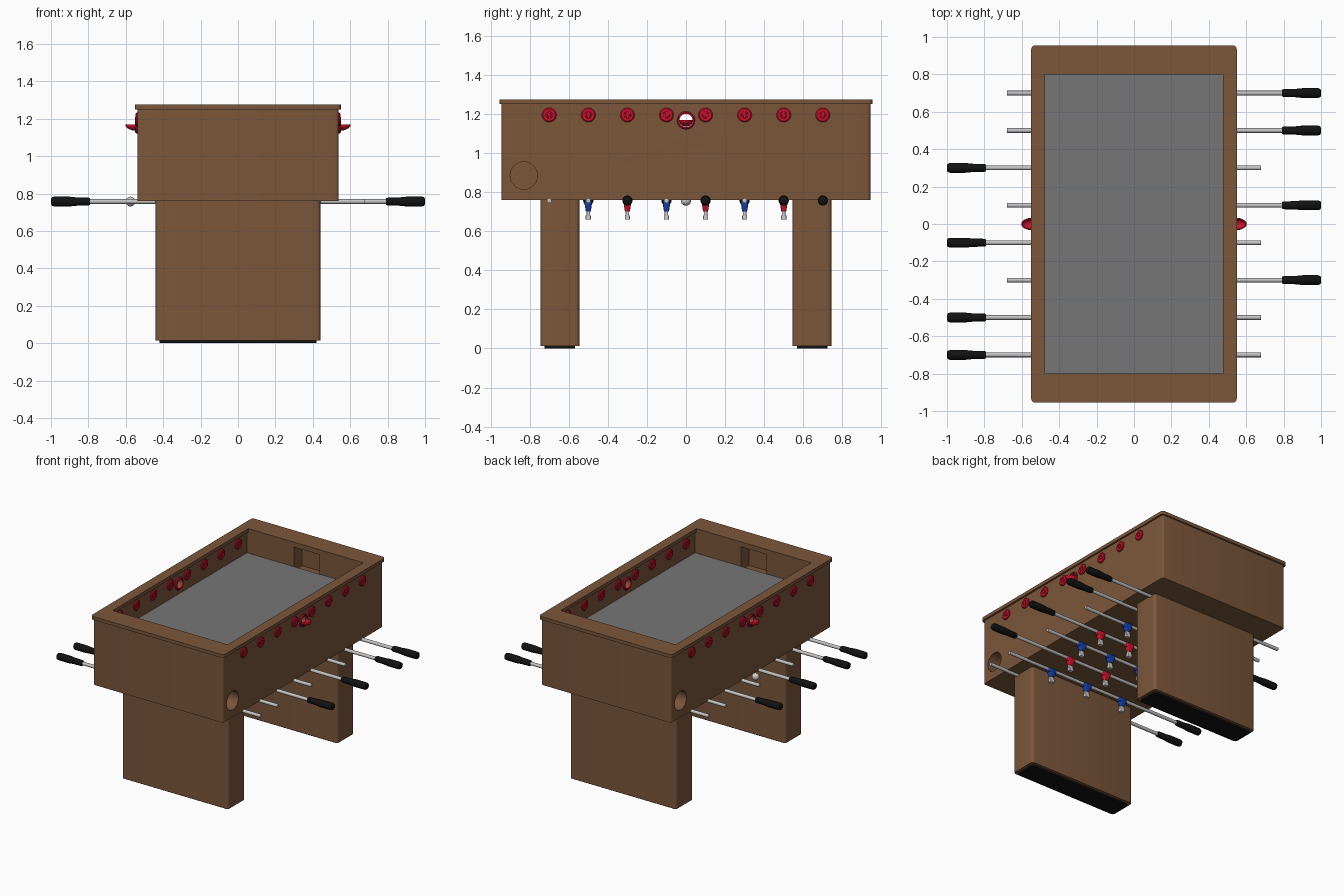
import bpy, bmesh, math
from mathutils import Vector, Matrix

cube = bpy.data.objects.get("Cube")
if cube:
    bpy.data.objects.remove(cube, do_unlink=True)


def material(name, rgb):
    m = bpy.data.materials.new(name)
    m.use_nodes = True
    m.diffuse_color = (*rgb, 1)
    m.node_tree.nodes["Principled BSDF"].inputs["Base Color"].default_value = (*rgb, 1)
    return m


WOOD = material("brown wood", (0.2, 0.095, 0.043))
FIELD = material("grey playfield", (0.18, 0.18, 0.18))
RED = material("red plastic", (0.6, 0.006, 0.025))
BLUE = material("blue plastic", (0.008, 0.05, 0.4))
BLACK = material("black rubber", (0.006, 0.006, 0.006))
STEEL = material("light steel", (0.55, 0.55, 0.55))
WHITE = material("off white", (0.62, 0.62, 0.62))


def finish(name, bm, mat, smooth=True):
    bmesh.ops.recalc_face_normals(bm, faces=bm.faces[:])
    me = bpy.data.meshes.new(name)
    for f in bm.faces:
        f.smooth = smooth
    bm.to_mesh(me)
    bm.free()
    me.set_sharp_from_angle(angle=math.radians(35))
    me.materials.append(mat)
    ob = bpy.data.objects.new(name, me)
    bpy.context.scene.collection.objects.link(ob)
    return ob


def box(name, lo, hi, mat, corner=0, taper=1):
    """Box from lo to hi; corner rounds upright edges, taper scales the bottom."""
    lo, hi = Vector(lo), Vector(hi)
    bm = bmesh.new()
    bmesh.ops.create_cube(bm, size=1)
    for v in bm.verts:
        k = taper if v.co.z < 0 else 1
        v.co = (lo + hi) / 2 + Vector((v.co.x * k, v.co.y * k, v.co.z)) * (hi - lo)
    if corner:
        upright = [e for e in bm.edges if abs(e.verts[0].co.z - e.verts[1].co.z) > 1e-4]
        bmesh.ops.bevel(bm, geom=upright, offset=corner, segments=4, profile=0.5, affect='EDGES')
    return finish(name, bm, mat)


def lathe(name, profile, at, mat, side=1, closed=False, steps=24):
    """Revolve (x, radius) points about the x axis; side -1 mirrors it."""
    bm = bmesh.new()
    vs = [bm.verts.new((x * side, 0, r)) for x, r in profile]
    es = [bm.edges.new(p) for p in zip(vs, vs[1:])]
    if closed:
        es.append(bm.edges.new((vs[-1], vs[0])))
    bmesh.ops.spin(bm, geom=vs + es, cent=(0, 0, 0), axis=(1, 0, 0),
                   angle=math.tau, steps=steps, use_duplicate=False)
    bmesh.ops.remove_doubles(bm, verts=bm.verts[:], dist=1e-5)
    ob = finish(name, bm, mat)
    ob.location = at
    return ob


def carve(ob, cutters):
    """Subtract the cutters for good and throw them away."""
    for c in cutters:
        mod = ob.modifiers.new("cut", 'BOOLEAN')
        mod.operation, mod.solver, mod.object = 'DIFFERENCE', 'EXACT', c
    bpy.context.view_layer.update()
    dg = bpy.context.evaluated_depsgraph_get()
    me = bpy.data.meshes.new_from_object(ob.evaluated_get(dg))
    ob.modifiers.clear()
    ob.data = me
    me.set_sharp_from_angle(angle=math.radians(35))
    for c in cutters:
        bpy.data.objects.remove(c, do_unlink=True)


def rod_shape(x0, x1, r):
    return [(x0, 0), (x0, r), (x1, r), (x1, 0)]


ROD_Z, FLOOR_Z, ENTRY_Z = 0.757, 1.09, 1.167

# Cabinet with play well, goals, ball return cups and side entry holes
cabinet = box("cabinet", (-0.537, -0.943, 0.76), (0.537, 0.943, 1.252), WOOD, 0.015)
cutters = [box("well_cutter", (-0.49, -0.805, FLOOR_Z - 0.01), (0.49, 0.805, 1.4), WOOD),
           lathe("entry_cutter", rod_shape(-0.7, 0.7, 0.034), (0, 0, ENTRY_Z), WOOD)]
for s in (-1, 1):
    y0, y1 = sorted((s * 0.78, s * 0.9))
    cutters.append(box("goal_cutter", (-0.1, y0, 1.06), (0.11, y1, 1.235), WOOD))
    cutters.append(lathe("return_cutter", rod_shape(0.44, 0.7, 0.07),
                         (0, -s * 0.83, 0.885), WOOD, s))
carve(cabinet, cutters)

# Top rim frame
rim = box("top_rim", (-0.55, -0.955, 1.25), (0.55, 0.955, 1.275), WOOD, 0.022)
carve(rim, [box("rim_cutter", (-0.475, -0.8, 1.2), (0.475, 0.8, 1.3), WOOD)])

box("playfield", (-0.489, -0.804, FLOOR_Z - 0.015), (0.489, 0.804, FLOOR_Z), FIELD)

# Legs and rubber feet
for s, word in ((-1, "front"), (1, "back")):
    y0, y1 = sorted((s * 0.545, s * 0.745))
    box(word + "_leg", (-0.44, y0, 0.013), (0.44, y1, 0.762), WOOD, 0.02)
    box(word + "_foot", (-0.42, y0 + 0.022, 0), (0.42, y1 - 0.022, 0.014), BLACK, 0.01)

# Side fittings: rod bearings, entry rings and scoops
BEARING = [(0, 0), (0, 0.037), (0.006, 0.037), (0.011, 0.031), (0.011, 0.018),
           (0.006, 0.017), (0.006, 0.011), (0.011, 0.01), (0.011, 0)]
RING = [(0, 0.034), (0, 0.046), (0.008, 0.046), (0.013, 0.041), (0.013, 0.034)]
for s, word in ((-1, "right"), (1, "left")):
    for i in range(8):
        # Middle pair sits either side of the entry hole
        y = -0.7 + 0.2 * i
        lathe(word + "_bearing", BEARING, (s * 0.537, y, 1.195), RED, s)
        lathe(word + "_inner_bearing", BEARING, (s * 0.49, y, 1.195), RED, -s)
    lathe(word + "_entry_ring", RING, (s * 0.537, 0, ENTRY_Z), RED, s, True)
    lathe(word + "_inner_ring", RING, (s * 0.49, 0, ENTRY_Z), RED, -s, True)
    bm = bmesh.new()
    bmesh.ops.create_uvsphere(bm, u_segments=24, v_segments=12, radius=1)
    gone = [f for f in bm.faces
            if f.calc_center_median().z > 0 or f.calc_center_median().x * s < 0]
    bmesh.ops.delete(bm, geom=gone, context='FACES')
    bmesh.ops.transform(bm, matrix=Matrix.Diagonal((0.063, 0.034, 0.034, 1)), verts=bm.verts[:])
    scoop = finish(word + "_entry_scoop", bm, RED)
    scoop.location = (s * 0.54, 0, ENTRY_Z + 0.002)
    scoop.modifiers.new("thickness", 'SOLIDIFY').thickness = 0.006


# Player figure: shoulders, tapered legs and a pale foot
def player(x, y, mat):
    z = ROD_Z
    box("player_torso", (x - 0.036, y - 0.02, z - 0.024), (x + 0.036, y + 0.02, z + 0.04), mat, 0.012, 0.9)
    box("player_legs", (x - 0.026, y - 0.018, z - 0.056), (x + 0.026, y + 0.018, z - 0.022), mat, 0.008, 0.7)
    box("player_shin", (x - 0.016, y - 0.009, z - 0.08), (x + 0.016, y + 0.009, z - 0.05), WHITE, 0.004)
    box("player_foot", (x - 0.017, y - 0.013, z - 0.097), (x + 0.017, y + 0.013, z - 0.076), WHITE, 0.004)


# Rods, mirrored end for end between the two teams
GRIP = [(0.79, 0), (0.79, 0.017), (0.80, 0.021), (0.86, 0.022), (0.90, 0.026),
        (0.985, 0.026), (0.996, 0.022), (1.0, 0.014), (1.0, 0)]
THREE, FOUR = (-0.31, 0, 0.31), (-0.38, -0.127, 0.127, 0.38)
TEAM = ((0.7, (0,)), (0.5, THREE), (0.1, FOUR), (-0.3, THREE))
for s, mat in ((1, RED), (-1, BLUE)):
    for y, places in TEAM:
        at = (0, s * y, ROD_Z)
        lathe("rod", rod_shape(-0.68, 0.8, 0.0125), at, STEEL, s, steps=16)
        lathe("handle", GRIP, at, BLACK, s)
        for x in places:
            player(x, s * y, mat)

# Ball resting by the side
bm = bmesh.new()
bmesh.ops.create_uvsphere(bm, u_segments=20, v_segments=12, radius=0.026)
finish("ball", bm, WHITE).location = (-0.575, 0, 0.757)
